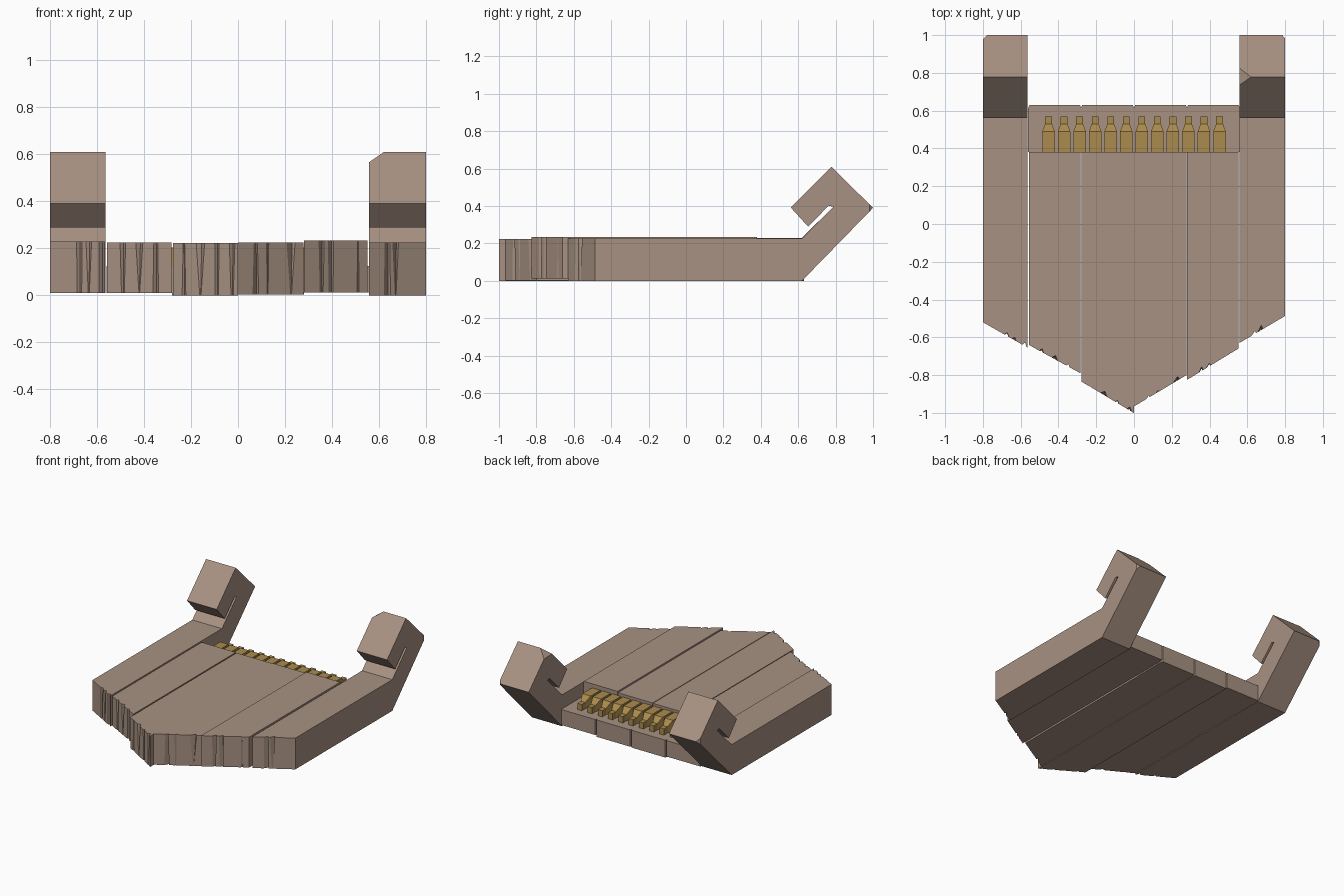
import bpy, bmesh
from mathutils import Vector

if "Cube" in bpy.data.objects:
    bpy.data.objects.remove(bpy.data.objects["Cube"])


def material(name, rgb):
    m = bpy.data.materials.new(name)
    m.diffuse_color = (*rgb, 1)
    m.use_nodes = True
    m.node_tree.nodes["Principled BSDF"].inputs["Base Color"].default_value = m.diffuse_color
    return m


STONE = material("weathered brown stone", (0.39, 0.285, 0.225))
BRASS = material("brass", (0.40, 0.26, 0.075))


def finish(bm, name, mat):
    bmesh.ops.remove_doubles(bm, verts=bm.verts, dist=0.0002)
    bmesh.ops.dissolve_limit(bm, angle_limit=0.002, verts=bm.verts, edges=bm.edges)
    bmesh.ops.recalc_face_normals(bm, faces=bm.faces)
    me = bpy.data.meshes.new(name)
    bm.to_mesh(me)
    bm.free()
    me.materials.append(mat)
    ob = bpy.data.objects.new(name, me)
    bpy.context.collection.objects.link(ob)
    return ob


def bridge(bm, a, b, skip=()):
    """Prism between two matching outlines; skip leaves side i open."""
    va, vb = [bm.verts.new(p) for p in a], [bm.verts.new(p) for p in b]
    n = len(a)
    bm.faces.new(va)
    bm.faces.new(vb)
    for i in range(n):
        if i not in skip:
            j = (i + 1) % n
            bm.faces.new((va[i], va[j], vb[j], vb[i]))


def chip(bm, point, normal):
    """Slice a corner off and cap the cut."""
    r = bmesh.ops.bisect_plane(bm, geom=bm.verts[:] + bm.edges[:] + bm.faces[:],
                               plane_co=point, plane_no=normal, clear_outer=True)
    edges = [e for e in r["geom_cut"] if isinstance(e, bmesh.types.BMEdge)]
    bmesh.ops.contextual_create(bm, geom=edges)


def slab(bm, x0, x1, y0, y1, back, z0, z1, notches, open_back=False):
    """Plank with a slanted broken front edge, cut by tapering grooves."""
    def outline(z, k):
        slope = (y1 - y0) / (x1 - x0)
        pts = [(x0, y0, z)]
        for n in notches:
            c, w, d, s = n[0], n[1], n[2], n[k]
            for dx, dy in ((-w, 0), (w * 0.3, d), (w, 0)):
                x = c + dx * s
                pts.append((x, y0 + slope * (x - x0) + dy * s, z))
        return pts + [(x1, y1, z), (x1, back, z), (x0, back, z)]
    lo, hi = outline(z0, 4), outline(z1, 3)
    bridge(bm, lo, hi, (len(lo) - 2,) if open_back else ())


# Planks: x0, x1, front y at x0 and x1, z0, z1,
# grooves as (x, half width, depth, scale at top, scale at bottom)
planks = [
    (-0.80, -0.563, -0.52, -0.655, 0.01, 0.23,
     [(-0.675, .012, .018, 1, .8), (-0.635, .012, .015, 1, .2), (-0.58, .012, .022, .9, 1)]),
    (-0.557, -0.284, -0.64, -0.79, 0.01, 0.225,
     [(-0.49, .012, .018, 1, .5), (-0.42, .015, .022, 1, .1), (-0.35, .012, .02, .7, 1)]),
    (-0.277, -0.001, -0.835, -1.0, 0.0, 0.223,
     [(-0.23, .008, .012, .4, 1), (-0.16, .018, .022, 1, .15), (-0.09, .009, .015, 1, .8),
      (-0.025, .012, .02, 1, .4)]),
    (0.001, 0.278, -0.965, -0.80, 0.003, 0.225,
     [(0.075, .013, .022, .6, 1), (0.125, .006, .01, 1, .5), (0.225, .018, .02, 1, .15)]),
    (0.281, 0.552, -0.825, -0.66, 0.013, 0.234,
     [(0.355, .012, .022, 1, .6), (0.395, .012, .015, 1, .8), (0.51, .006, .008, .4, 1)]),
    (0.558, 0.80, -0.63, -0.487, 0.0, 0.226,
     [(0.635, .014, .02, .8, 1), (0.67, .013, .025, 1, .2)]),
]

for i, (x0, x1, y0, y1, z0, z1, notches) in enumerate(planks):
    bm = bmesh.new()
    if i in (0, 5):
        # Outer plank runs on into an upturned hook
        slab(bm, x0, x1, y0, y1, 0.62, z0, z1, notches, True)
        prof = [(0.62, z0), (1.0, 0.39), (0.778, 0.61), (0.56, 0.392), (0.653, 0.29),
                (0.763, 0.402), (0.788, 0.396), (0.62, z1)]
        bridge(bm, [(x0, *p) for p in prof], [(x1, *p) for p in prof], (len(prof) - 1,))
        bmesh.ops.remove_doubles(bm, verts=bm.verts, dist=0.0002)
        if i == 5:
            a, b, c = (Vector(p) for p in ((0.62, 0.778, 0.61), (0.558, 0.735, 0.567),
                                           (0.558, 0.825, 0.563)))
            n = (b - a).cross(c - a)
            chip(bm, a, n if n.z > 0 else -n)
            chip(bm, (0.785, 1.0, 0.39), (1, 0.8, 0))
        else:
            chip(bm, (-0.778, 1.0, 0.39), (-1, 1, 0))
        finish(bm, "hooked_side_plank", STONE)
    else:
        slab(bm, x0, x1, y0, y1, 0.38, z0, z1, notches)
        finish(bm, "deck_plank", STONE)
        # Low ledge behind the plank, back corners nicked
        bm = bmesh.new()
        a, b = -0.56 + 0.28 * (i - 1), -0.56 + 0.28 * i
        rim = [(a, 0.38), (b, 0.38), (b, 0.615), (b - 0.006, 0.63), (a + 0.006, 0.63), (a, 0.615)]
        bridge(bm, [(*p, z0) for p in rim], [(*p, 0.125) for p in rim])
        finish(bm, "rear_ledge", STONE)

# Row of brass contact pins on the ledge: wide body tapering to a low tip
for k in range(12):
    x = -0.4525 + k * 0.0823
    bm = bmesh.new()
    rings = []
    for y, w, top in ((0.378, .033, .205), (0.49, .033, .205), (0.53, .018, .17), (0.57, .018, .17)):
        rings.append([bm.verts.new(p) for p in ((x - w, y, .12), (x + w, y, .12),
                                                (x + w, y, top), (x - w, y, top))])
    for r, s in zip(rings, rings[1:]):
        for j in range(4):
            bm.faces.new((r[j], r[(j + 1) % 4], s[(j + 1) % 4], s[j]))
    bm.faces.new(rings[0])
    bm.faces.new(rings[-1])
    finish(bm, "contact_pin", BRASS)
